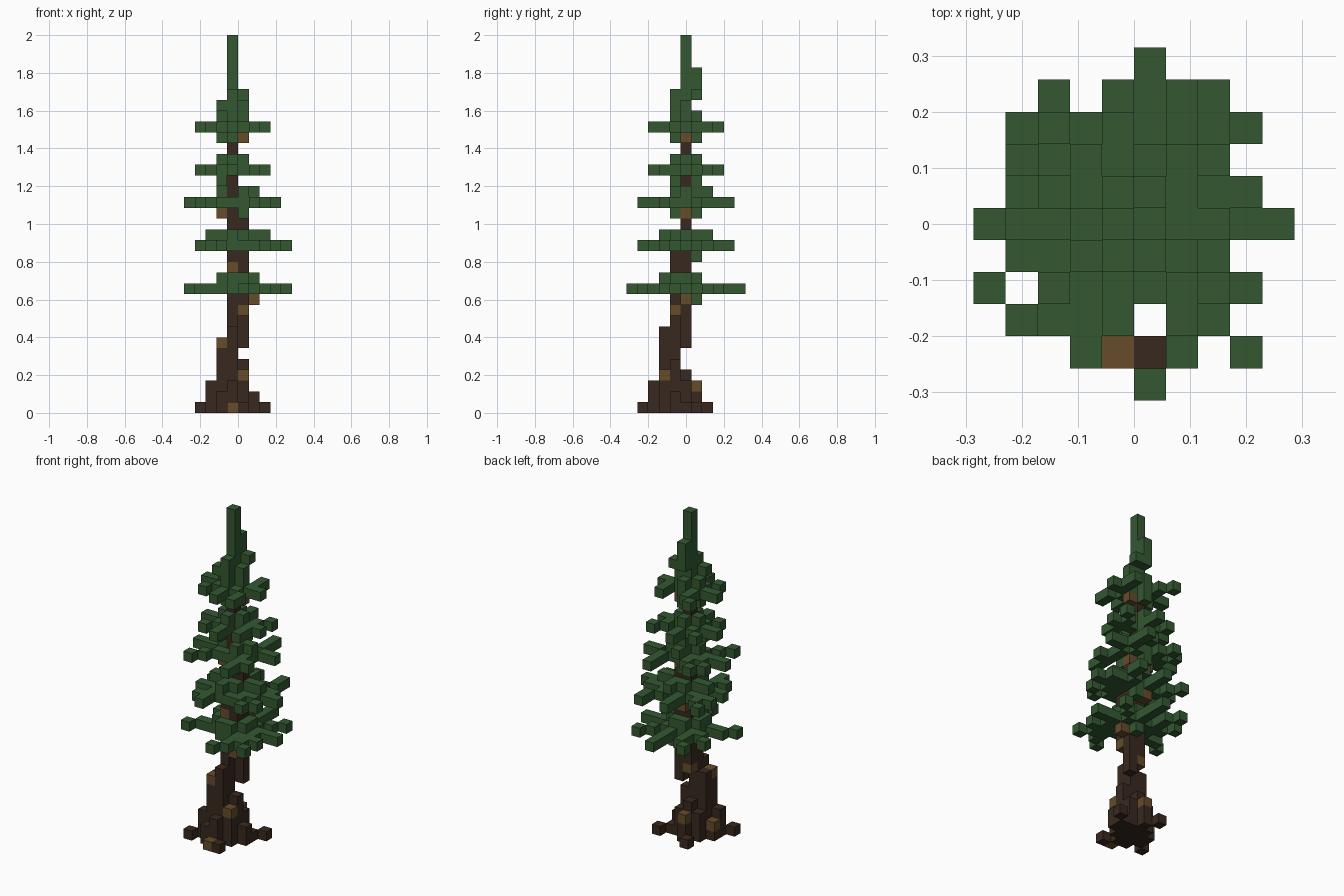
import bpy, bmesh
from math import floor
from mathutils import Vector

cube = bpy.data.objects.get("Cube")
if cube:
    bpy.data.objects.remove(cube, do_unlink=True)

V = 2 / 35  # block size


def material(name, rgb):
    m = bpy.data.materials.new(name)
    m.use_nodes = True
    m.diffuse_color = (*rgb, 1)
    m.node_tree.nodes["Principled BSDF"].inputs["Base Color"].default_value = (*rgb, 1)
    return m


MATS = [material("dark bark", (0.04, 0.022, 0.014)),
        material("light bark", (0.133, 0.072, 0.023)),
        material("needle green", (0.033, 0.098, 0.031))]
DARK, LIGHT, GREEN = range(3)
blocks = {}  # cell -> (part name, colour)


def put(part, colour, x, y, z, top=None):
    """Stack blocks in one column from z to top, keeping earlier blocks."""
    for k in range(z, (z if top is None else top) + 1):
        blocks.setdefault((x, y, k), (part, colour))


def slab(part, colour, x0, x1, y0, y1, z, top=None, cut=False):
    """Box of blocks, with its four corner columns left out if cut."""
    for x in range(x0, x1 + 1):
        for y in range(y0, y1 + 1):
            if not (cut and x in (x0, x1) and y in (y0, y1)):
                put(part, colour, x, y, z, top)


def branch(part, z, x, y):
    """Straight run of blocks from the trunk to a tip."""
    x0 = 0 if x >= 0 else -1
    dx = x - x0
    n = max(abs(dx), abs(y))
    for s in range(1, n + 1):
        put(part, GREEN, x0 + floor(dx * s / n + 0.5), floor(y * s / n + 0.5), z)


# Light bark patches
for x, y, z in [(-2, -2, 6), (-1, 0, 7), (0, -1, 9), (1, 0, 10), (-1, -1, 13),
                (-1, 1, 14), (-2, 0, 18), (0, 0, 18), (0, 0, 25)]:
    put("trunk", LIGHT, x, y, z)
for x, y, z in [(-1, -4, 0), (0, -2, 3), (-1, 1, 2), (-3, -1, 1)]:
    put("roots", LIGHT, x, y, z)

# Trunk: lower part stands off to one side of the upper part
slab("trunk", DARK, -2, -1, -2, -1, 0, 5)
put("trunk", DARK, -2, -1, 6)
put("trunk", DARK, -1, -2, 6, 7)
put("trunk", DARK, -1, -1, 6, 14)
put("trunk", DARK, 0, -1, 9, 14)
put("trunk", DARK, 0, 0, 6, 17)
put("trunk", DARK, -1, 0, 7, 27)

# Roots: stepped buttresses and loose toes
for x, y in [(-4, -3), (2, 1), (0, -4), (-2, 2)]:
    put("roots", DARK, x, y, 0)
for x, y, top in [(-3, -1, 0), (-3, -2, 2), (-1, -3, 2), (-2, -3, 1), (1, -1, 1), (1, 0, 0),
                  (0, -2, 2), (0, -1, 4), (0, 0, 2), (-1, 0, 3), (-2, 0, 2), (-1, 1, 1)]:
    put("roots", DARK, x, y, 0, top)

# Branch tiers: height, core bounds, branch tips
TIERS = {
    "lowest_branches": (11, (-2, 1, -2, 1), [
        (0, 5), (-5, -2), (4, 0), (3, 3), (-3, 4), (1, -4), (3, -4), (-4, 2), (3, -2)]),
    "low_branches": (15, (-2, 1, -2, 1), [
        (4, 0), (-4, 1), (2, 4), (-1, 4), (-4, -1), (-2, -4), (-3, -3), (2, -3), (-4, 3),
        (3, -2), (3, 1)]),
    "middle_branches": (19, (-2, 1, -1, 1), [
        (-5, 0), (3, 1), (1, 4), (1, -4), (-4, 2), (-4, -3), (2, -2), (-3, 3)]),
    "high_branches": (22, (-2, 0, -1, 1), [
        (-4, 0), (2, 0), (-1, 3), (-1, -3), (2, 2), (-3, 2), (-3, -2), (1, -2)]),
    "highest_branches": (26, (-2, 0, -1, 1), [
        (-4, 0), (2, 0), (1, 2), (-3, 3), (-3, -2), (1, -3), (-1, -3)]),
}
for part, (z, core, tips) in TIERS.items():
    slab(part, GREEN, *core, z, cut=True)
    for x, y in tips:
        branch(part, z, x, y)
put("lowest_branches", GREEN, 0, -5, 11)

# Tufts above and below each tier
slab("lowest_branches", GREEN, -2, 1, -2, 1, 12, cut=True)
slab("low_branches", GREEN, -2, 1, -1, 1, 16, cut=True)
slab("high_branches", GREEN, -2, 0, -1, 1, 23, cut=True)
slab("highest_branches", GREEN, -2, 0, -1, 1, 27, cut=True)
for part, x, y, z in [
        ("lowest_branches", 0, 1, 10), ("low_branches", 0, 1, 14),
        ("low_branches", -3, 0, 16), ("low_branches", 2, 0, 16),
        ("low_branches", 0, 2, 16), ("low_branches", -1, -2, 16),
        ("middle_branches", 0, -1, 18), ("middle_branches", -1, 1, 18),
        ("middle_branches", -2, 0, 20), ("middle_branches", 0, 0, 20),
        ("middle_branches", 1, 0, 20), ("middle_branches", 0, -1, 20),
        ("middle_branches", -1, 1, 20), ("middle_branches", -1, 2, 20),
        ("high_branches", -2, -1, 21), ("high_branches", -1, 1, 21),
        ("highest_branches", -1, -1, 25), ("highest_branches", -1, 1, 25),
        ("highest_branches", -2, 0, 25)]:
    put(part, GREEN, x, y, z)

# Pointed crown
for x, y, z, top in [(-2, -1, 28, 28), (-1, -1, 28, 29), (0, 0, 28, 28), (0, 1, 29, 29),
                     (-1, 1, 29, 31), (-1, 0, 28, 34)]:
    put("crown", GREEN, x, y, z, top)


# Turn each part's blocks into a mesh of its outer faces
def build(part):
    bm = bmesh.new()
    verts = {}

    def vert(p):
        key = tuple(p)
        if key not in verts:
            verts[key] = bm.verts.new((p[0] * V, (p[1] - 0.5) * V, p[2] * V))
        return verts[key]

    for cell, (owner, colour) in blocks.items():
        if owner != part:
            continue
        for axis in range(3):
            for side in (0, 1):
                n, u, w = (Vector([int(i == (axis + s) % 3) for i in range(3)]) for s in range(3))
                step = n if side else -n
                if tuple(int(a + b) for a, b in zip(cell, step)) in blocks:
                    continue
                o = Vector(cell) + n * side
                ring = [o, o + u, o + u + w, o + w]
                face = bm.faces.new([vert(p) for p in (ring if side else ring[::-1])])
                face.material_index = colour
    mesh = bpy.data.meshes.new(part)
    bm.to_mesh(mesh)
    bm.free()
    for m in MATS:
        mesh.materials.append(m)
    bpy.context.collection.objects.link(bpy.data.objects.new(part, mesh))


for part in ["roots", "trunk", *TIERS, "crown"]:
    build(part)
